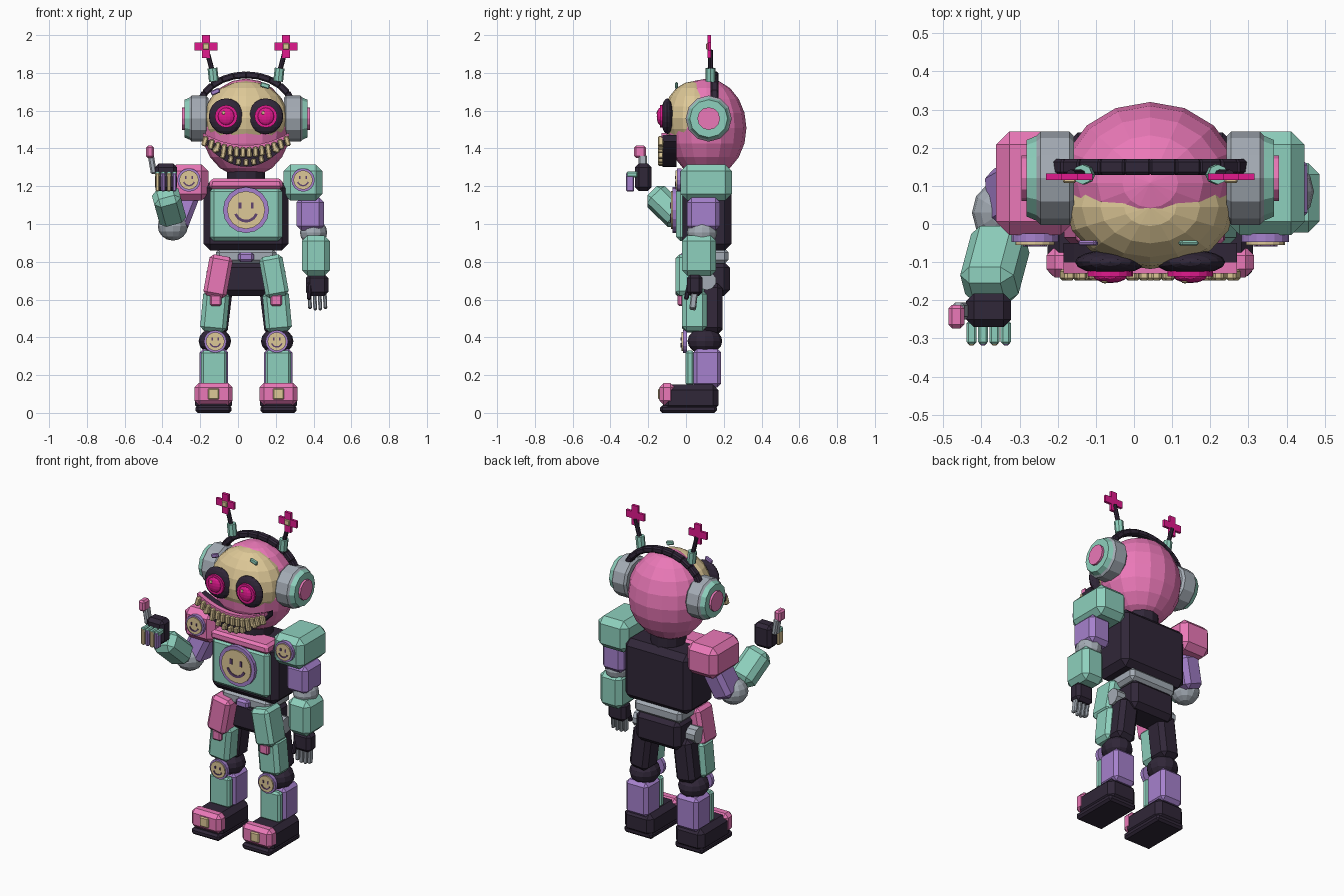
import bpy, bmesh, math
from mathutils import Vector, Matrix, Euler

if "Cube" in bpy.data.objects:
    bpy.data.objects.remove(bpy.data.objects["Cube"])

CX = 0.0425          # body centre line (raised arm shifts the bounding box)
COL = dict(pink=(.83, .19, .48), teal=(.27, .63, .51), dark=(.03, .02, .04), purple=(.38, .22, .61),
           cream=(.73, .58, .31), grey=(.37, .41, .46), magenta=(.75, .01, .27), plum=(.12, .06, .16))
MAT = {}
for n, c in COL.items():
    MAT[n] = bpy.data.materials.new(n)
    MAT[n].diffuse_color = (*c, 1)


def finish(name, bm, mat, mtx=Matrix()):
    bmesh.ops.transform(bm, matrix=mtx, verts=bm.verts)
    bmesh.ops.recalc_face_normals(bm, faces=bm.faces)
    me = bpy.data.meshes.new(name)
    bm.to_mesh(me)
    bm.free()
    me.materials.append(MAT[mat])
    ob = bpy.data.objects.new(name, me)
    bpy.context.collection.objects.link(ob)
    return ob


def box(name, c, size, mat, bev=.02, rot=None, taper=1.0):
    """Chamfered box; taper scales the bottom end in x and y."""
    bm = bmesh.new()
    bmesh.ops.create_cube(bm, size=1)
    for v in bm.verts:
        k = taper if v.co.z < 0 else 1
        v.co = Vector((v.co.x * size[0] * k, v.co.y * size[1] * k, v.co.z * size[2]))
    if bev:
        bmesh.ops.bevel(bm, geom=bm.edges[:], offset=min(bev, min(size) * .4), segments=1, affect='EDGES')
    r = rot if isinstance(rot, Matrix) else Euler(rot or (0, 0, 0)).to_matrix().to_4x4()
    return finish(name, bm, mat, Matrix.Translation(c) @ r)


def span(name, lo, hi, mat, bev=.02, taper=1.0):
    """Box from its two opposite corners."""
    lo, hi = Vector(lo), Vector(hi)
    s = hi - lo
    return box(name, (lo + hi) / 2, [abs(k) for k in s], mat, bev, None, taper)


def limb(name, a, b, w, d, mat, bev=.02, taper=1.0):
    """Box running from point a up to point b."""
    a, b = Vector(a), Vector(b)
    z = (b - a).normalized()
    y = (Vector((0, 1, 0)) - z * z.y).normalized()
    x = y.cross(z)
    r = Matrix((x, y, z)).transposed().to_4x4()
    return box(name, (a + b) / 2, (w, d, (b - a).length), mat, bev, r, taper)


def cyl(name, a, b, r, mat, n=12, r2=None, bev=0):
    a, b = Vector(a), Vector(b)
    bm = bmesh.new()
    bmesh.ops.create_cone(bm, cap_ends=True, segments=n, radius1=r, radius2=r if r2 is None else r2,
                          depth=(b - a).length)
    if bev:
        rim = [e for e in bm.edges if abs(e.verts[0].co.z - e.verts[1].co.z) < 1e-5]
        bmesh.ops.bevel(bm, geom=rim, offset=bev, segments=1, affect='EDGES')
    q = (b - a).to_track_quat('Z', 'Y').to_matrix().to_4x4()
    return finish(name, bm, mat, Matrix.Translation((a + b) / 2) @ q)


def ball(name, c, r, mat, u=14, v=9):
    bm = bmesh.new()
    bmesh.ops.create_uvsphere(bm, u_segments=u, v_segments=v, radius=1)
    return finish(name, bm, mat, Matrix.Translation(c) @ Matrix.Diagonal((*r, 1)))


def strip(name, top, bottom, y0, y1, mat):
    """Extrude the area between two (x, z) polylines along y."""
    bm = bmesh.new()
    pts = top + bottom[::-1]
    f = bm.faces.new([bm.verts.new((x, y0, z)) for x, z in pts])
    ext = bmesh.ops.extrude_face_region(bm, geom=[f])['geom']
    bmesh.ops.translate(bm, vec=(0, y1 - y0, 0), verts=[g for g in ext if isinstance(g, bmesh.types.BMVert)])
    return finish(name, bm, mat)


def smiley(name, x, y, z, r):
    """Round badge whose back sits at y."""
    cyl(name + "_rim", (x, y, z), (x, y - .022, z), r, 'purple', 16)
    cyl(name + "_face", (x, y - .01, z), (x, y - .03, z), r * .82, 'cream', 16)
    for s in (-1, 1):
        box(name + "_eye", (x + s * r * .27, y - .03, z + r * .2), (r * .13, .008, r * .26), 'plum', 0)
    arc = [math.radians(200 + 14 * i) for i in range(11)]
    line = lambda k: [(x + r * k * math.cos(t), z + r * k * math.sin(t)) for t in arc]
    strip(name + "_smile", line(.42), line(.54), y - .034, y - .026, 'plum')


# Head and face mask
ball("head", (CX, .108, 1.508), (.236, .212, .262), 'pink', 16, 10)
ball("face_mask", (CX, .045, 1.562), (.222, .163, .195), 'cream', 16, 10)

# Grin: dark crescent with two rows of teeth
hw = .228
up = lambda u: 1.405 + .065 * u * u
low = lambda u: 1.303 + .135 * u * u
us = [-1 + i / 8 for i in range(17)]
strip("mouth", [(CX + hw * u, up(u)) for u in us], [(CX + hw * u, low(u)) for u in us], -.125, -.05, 'dark')
strip("upper_lip", [(CX + hw * u, up(u) + .012) for u in us], [(CX + hw * u, up(u) - .01) for u in us],
      -.13, -.1, 'pink')
for i in range(14):
    u = (i - 6.5) / 6.8
    box("upper_tooth", (CX + hw * u, -.133, up(u) - .026), (.027, .03, .054), 'cream', .006, (0, -.3 * u, 0))
for i in range(9):
    u = (i - 4) / 5.6
    box("lower_tooth", (CX + hw * u, -.133, low(u) + .022), (.026, .03, .036), 'cream', .006, (0, -.5 * u, 0))

for s in (-1, 1):
    # Eyes
    ex = CX + s * .105
    ball("eye_socket", (ex, -.1, 1.57), (.092, .032, .095), 'dark', 16, 10)
    cyl("eye_iris", (ex, -.11, 1.57), (ex, -.138, 1.57), .06, 'magenta', 16)
    ball("eye_pupil", (ex, -.137, 1.57), (.044, .018, .046), 'magenta', 12, 8)
    ball("eye_glint", (ex - .014, -.15, 1.588), (.01, .006, .01), 'cream', 8, 6)
    # Headphone cups
    X = lambda d: (CX + s * d, .12, 1.558)
    cyl("ear_cup", X(.2), X(.3), .122, 'grey', 12, bev=.012)
    cyl("ear_ring", X(.29), X(.325), .115, 'teal', 12, .1)
    cyl("ear_button", X(.32), X(.338), .06, 'pink', 12)
    # Antennas with plus-shaped tips
    P = lambda d, z: (CX + s * d, .13, z)
    cyl("antenna_socket", P(.17, 1.755), P(.178, 1.825), .026, 'teal', 8)
    cyl("antenna_rod", P(.176, 1.80), P(.208, 1.92), .013, 'dark', 8)
    t = (CX + s * .212, .124, 1.94)
    box("antenna_plus_upright", t, (.042, .018, .12), 'magenta', 0)
    box("antenna_plus_bar", t, (.122, .016, .042), 'magenta', 0)
    box("antenna_plus_centre", (t[0], .113, t[2]), (.034, .012, .034), 'cream', .004)

# Small brows
box("right_brow", (.143, -.05, 1.733), (.05, .014, .026), 'teal', .005, (0, .3, 0))
box("left_brow", (-.12, -.05, 1.70), (.05, .014, .026), 'purple', .005, (0, -.4, 0))

# Headband arc in straight pieces
arc = [math.radians(15 + 15 * i) for i in range(11)]
band = [Vector((CX + .252 * math.cos(t), .15, 1.60 + .19 * math.sin(t))) for t in arc]
for a, b in zip(band, band[1:]):
    d = (b - a) * .08
    limb("headband", a - d, b + d, .036, .042, 'dark', .008)

# Torso, chest and hips
span("torso", (CX - .225, -.02, .86), (CX + .225, .24, 1.225), 'dark', .035)
cyl("neck", (CX, .11, 1.2), (CX, .11, 1.3), .1, 'dark', 12)
span("chest_plate", (CX - .192, -.052, .91), (CX + .192, .05, 1.195), 'teal', .022)
span("collar", (CX - .19, -.055, 1.185), (CX + .19, .08, 1.24), 'pink', .015, 1.04)
smiley("chest_badge", CX, -.05, 1.074, .122)
span("waist", (CX - .16, 0, .79), (CX + .16, .225, .87), 'grey', .02)
span("belt_buckle", (CX - .042, -.03, .80), (CX + .042, .02, .85), 'purple', .012)
span("pelvis", (CX - .15, .035, .62), (CX + .15, .232, .80), 'dark', .03)

# Legs
for s, side in ((-1, "left"), (1, "right")):
    L = lambda d, y, z: (CX + s * d, y, z)
    cyl(side + "_hip_joint", L(.1, .11, .70), L(.21, .11, .70), .05, 'grey', 10)
    limb(side + "_leg_core", L(.162, .125, .42), L(.13, .125, .68), .125, .135, 'dark', .025)
    limb(side + "_thigh", L(.168, .02, .615), L(.128, .02, .832), .125, .15, 'pink' if s < 0 else 'teal', .02)
    limb(side + "_thigh_guard", L(.175, .045, .43), L(.155, .045, .645), .14, .13, 'teal', .022)
    box(side + "_thigh_patch", L(.16, -.03, .597), (.06, .03, .062), 'pink', .008)
    ball(side + "_knee_joint", L(.165, .1, .38), (.086, .092, .07), 'dark', 12, 8)
    smiley(side + "_knee_badge", CX + s * .163, .005, .378, .06)
    box(side + "_shin", L(.17, .112, .237), (.15, .148, .205), 'purple', .02)
    box(side + "_shin_plate", L(.17, .02, .237), (.135, .045, .185), 'teal', .012)
    box(side + "_shoe", L(.172, .025, .08), (.195, .295, .14), 'dark', .03)
    box(side + "_toe_cap", L(.172, -.1, .1), (.2, .08, .115), 'pink', .022)
    box(side + "_toe_patch", L(.172, -.138, .1), (.06, .02, .06), 'cream', .006)
    box(side + "_sole", L(.172, .013, .02), (.19, .3, .04), 'dark', .012)
    # Shoulders
    box(side + "_shoulder", L(.302, .107, 1.22), (.205, .272, .19), 'pink' if s < 0 else 'teal', .035)
    smiley(side + "_shoulder_badge", CX + s * .302, -.025, 1.233, .062)

# Hanging arm
span("right_upper_arm", (.31, .005, .965), (.455, .18, 1.14), 'purple', .025)
ball("right_elbow", (.40, .085, .955), (.072, .08, .07), 'grey', 12, 8)
span("right_forearm", (.338, -.022, .725), (.487, .16, .94), 'teal', .03)
span("right_hand", (.36, .005, .62), (.478, .088, .735), 'dark', .02)
for i in range(4):
    x = .378 + .027 * i
    limb("right_finger", (x + .004, .035, .54 + .008 * abs(i - 1.5)), (x, .045, .635), .02, .035, 'grey', .006)
limb("right_thumb", (.375, .0, .60), (.38, .02, .69), .022, .025, 'dark', .006)

# Raised arm with thumb up
limb("left_upper_arm", (-.335, .06, .98), (-.265, .1, 1.16), .13, .16, 'purple', .025)
ball("left_elbow", (-.345, .03, .99), (.08, .085, .078), 'grey', 12, 8)
limb("left_forearm", (-.345, -.03, 1.02), (-.385, -.18, 1.165), .145, .13, 'teal', .03)
span("left_hand", (-.44, -.27, 1.175), (-.322, -.182, 1.32), 'dark', .02)
for i in range(4):
    x = -.428 + .03 * i
    box("left_finger_knuckle", (x + .002, -.285, 1.262), (.027, .06, .03), 'teal', .006)
    box("left_fingertip", (x + .002, -.296, 1.222), (.022, .044, .1), 'purple' if i % 2 else 'cream', .006)
limb("left_thumb", (-.445, -.228, 1.265), (-.462, -.228, 1.365), .032, .045, 'grey', .008)
box("left_thumb_tip", (-.466, -.243, 1.382), (.042, .062, .066), 'pink', .01)

for m in bpy.data.materials:
    if m.users and not m.is_grease_pencil:
        m.use_nodes = True
        m.node_tree.nodes["Principled BSDF"].inputs["Base Color"].default_value = m.diffuse_color
